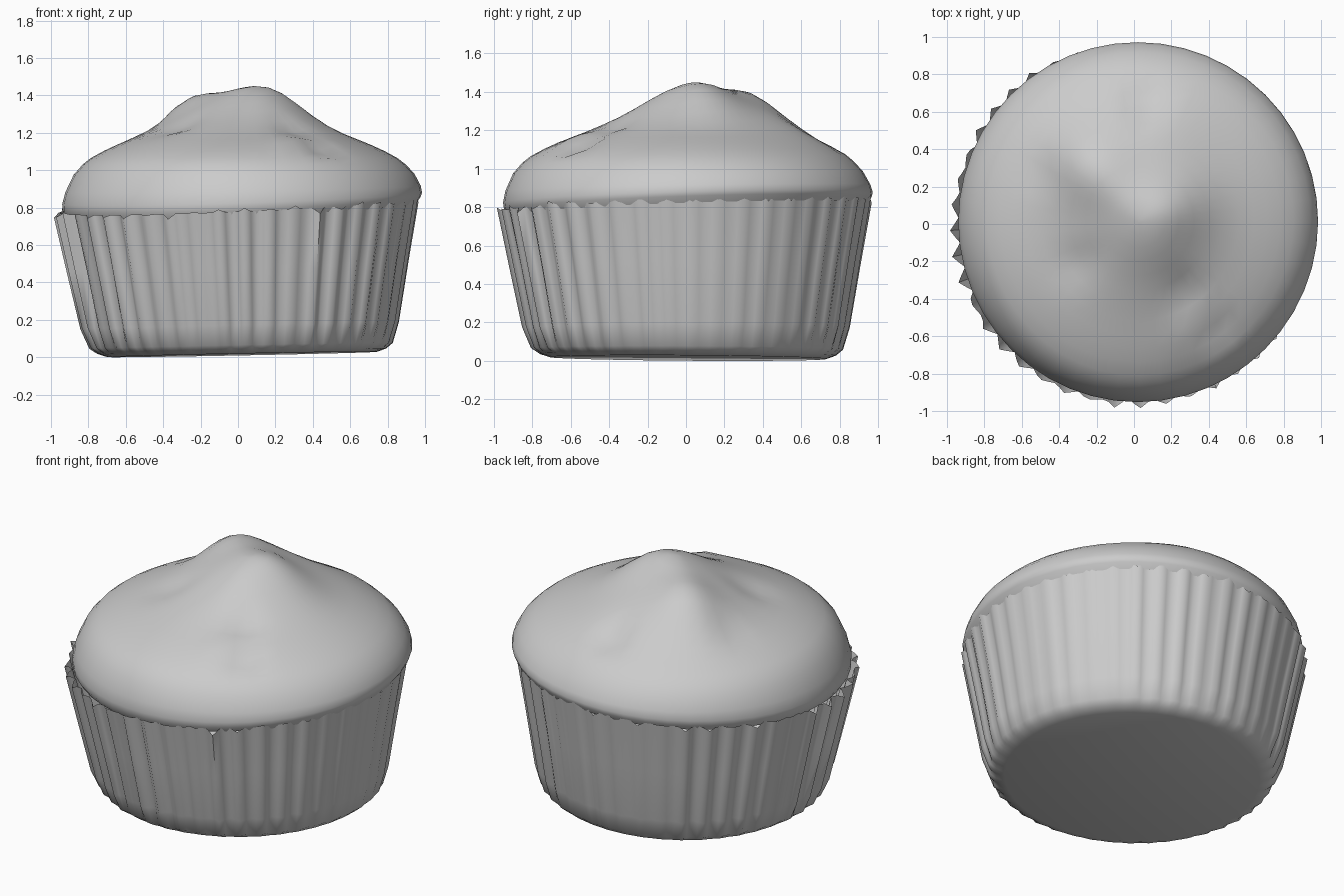
import bpy, bmesh, math, random

if "Cube" in bpy.data.objects:
    bpy.data.objects.remove(bpy.data.objects["Cube"])

random.seed(4)


def loft(name, rings, cap_first=False, cap_last=False):
    """Skin a stack of closed rings, smooth shaded."""
    bm = bmesh.new()
    loops = [[bm.verts.new(p) for p in ring] for ring in rings]
    n = len(loops[0])
    for a, b in zip(loops, loops[1:]):
        for i in range(n):
            j = (i + 1) % n
            bm.faces.new((a[i], a[j], b[j], b[i]))
    if cap_first:
        bm.faces.new(loops[0][::-1])
    if cap_last:
        bm.faces.new(loops[-1])
    bmesh.ops.recalc_face_normals(bm, faces=bm.faces)
    me = bpy.data.meshes.new(name)
    bm.to_mesh(me)
    bm.free()
    ob = bpy.data.objects.new(name, me)
    bpy.context.collection.objects.link(ob)
    bpy.ops.object.select_all(action='DESELECT')
    ob.select_set(True)
    bpy.context.view_layer.objects.active = ob
    bpy.ops.object.shade_smooth_by_angle(angle=math.radians(80))
    return ob


def rim_z(a):
    """The paper rim is a little higher at the back right."""
    return 0.82 + 0.05 * math.cos(a - math.radians(40))


# Pleated paper wrapper: radius, height fraction, pleat depth
PLEATS, STEPS = 44, 4
N = PLEATS * STEPS
depth = [random.uniform(0.2, 1.3) for _ in range(PLEATS)]
rim_jitter = [random.uniform(-0.03, 0.02) for _ in range(PLEATS)]
wall = [(0.72, 0.0, 0.0), (0.77, 0.022, 0.003), (0.805, 0.06, 0.010),
        (0.838, 0.2, 0.020), (0.897, 0.6, 0.023), (0.96, 1.0, 0.021)]
rings = []
for r, f, d in wall:
    ring = []
    cx = 0.022 - 0.022 * f
    cy = 0.01 - 0.010 * f
    for i in range(N):
        a = math.tau * i / N
        # pleats stand out most at the front left
        s = 0.85 + 0.35 * math.cos(a - math.radians(215))
        wave = math.sin(math.tau * i / STEPS)
        rr = r + wave * d * depth[i // STEPS] * s
        base = 0.024 - 0.015 * math.cos(a - math.radians(160))
        top = rim_z(a) + rim_jitter[i // STEPS] * max(0, wave)
        z = base + f * (top - base)
        ring.append((cx + rr * math.cos(a), cy + rr * math.sin(a), z))
    rings.append(ring)
lowest = min(p[2] for p in rings[0])
rings = [[(x, y, z - lowest) for x, y, z in ring] for ring in rings]
loft("paper_wrapper", rings, cap_first=True)

# Lumps and dents in the baked top: x, y, height, spread
LUMPS = [(0.05, 0.06, 0.06, 0.15), (-0.24, 0.32, 0.135, 0.16),
         (0.24, 0.09, 0.06, 0.13), (0.10, 0.48, 0.05, 0.20),
         (0.14, -0.16, 0.03, 0.13),
         (0.05, 0.66, -0.06, 0.06), (-0.31, -0.21, -0.03, 0.08),
         (0.43, -0.57, -0.05, 0.06), (0.29, -0.36, -0.03, 0.07),
         (-0.48, 0.27, -0.025, 0.07), (0.33, -0.58, 0.025, 0.09)]


def lump(x, y):
    return sum(h * math.exp(-((x - u) ** 2 + (y - v) ** 2) / (2 * s * s))
               for u, v, h, s in LUMPS)


# Baked muffin top: radius, height, how far it follows the tilted rim.
# Its lower edge meets the paper all the way round.
dome = [(0.935, 0.785, 1), (0.957, 0.82, 1), (0.962, 0.85, 0.8),
        (0.95, 0.90, 0.45), (0.91, 0.98, 0.1), (0.862, 1.032, 0),
        (0.82, 1.065, 0), (0.75, 1.103, 0), (0.68, 1.135, 0),
        (0.61, 1.163, 0), (0.53, 1.193, 0), (0.45, 1.225, 0),
        (0.37, 1.256, 0), (0.29, 1.286, 0), (0.21, 1.314, 0),
        (0.14, 1.334, 0), (0.07, 1.346, 0), (0.012, 1.35, 0)]
rings = []
for r, z, follow in dome:
    ring = []
    for i in range(48):
        a = math.tau * i / 48
        rr = r * (1 + (1 - follow) * 0.006 * math.sin(3 * a + 0.6))
        # the lowest rings share the centre of the paper
        x = 0.03 * (1 - 0.35 * follow) + rr * math.cos(a)
        y = 0.015 * (1 - 0.35 * follow) + rr * math.sin(a)
        ring.append((x, y, z + follow * (rim_z(a) - 0.82) + lump(x, y)))
    rings.append(ring)
loft("muffin_top", rings, cap_last=True)
